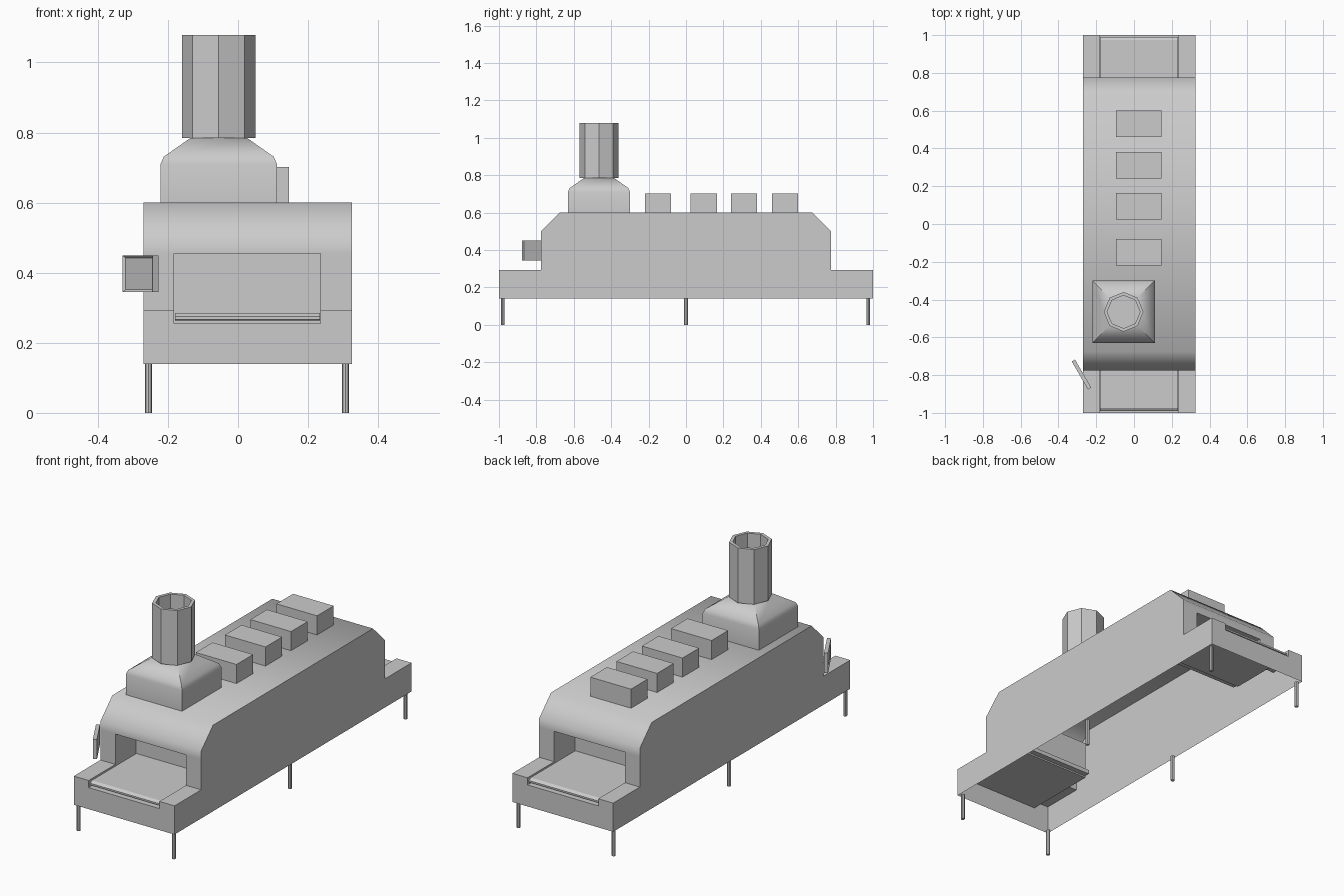
import bpy, bmesh, math
from mathutils import Matrix, Vector

if "Cube" in bpy.data.objects:
    bpy.data.objects.remove(bpy.data.objects["Cube"])


def finish(name, bm, smooth=None):
    bmesh.ops.remove_doubles(bm, verts=bm.verts, dist=1e-5)
    bmesh.ops.recalc_face_normals(bm, faces=bm.faces)
    me = bpy.data.meshes.new(name)
    bm.to_mesh(me)
    bm.free()
    ob = bpy.data.objects.new(name, me)
    bpy.context.collection.objects.link(ob)
    if smooth:
        bpy.ops.object.select_all(action='DESELECT')
        ob.select_set(True)
        bpy.context.view_layer.objects.active = ob
        bpy.ops.object.shade_smooth_by_angle(angle=math.radians(smooth))
    return ob


def face(bm, pts):
    bm.faces.new([bm.verts.new(p) for p in pts])


def strip(bm, profile, x0, x1):
    for (ya, za), (yb, zb) in zip(profile, profile[1:]):
        face(bm, [(x0, ya, za), (x1, ya, za), (x1, yb, zb), (x0, yb, zb)])


def box(name, x, y, z):
    bm = bmesh.new()
    bmesh.ops.create_cube(bm, size=1)
    for v in bm.verts:
        v.co = [(a + b) / 2 + c * (b - a) for (a, b), c in zip((x, y, z), v.co)]
    return finish(name, bm)


def mirrored(half):
    return half + [(-y, z) for y, z in reversed(half)]


def loft(bm, rings):
    n = len(rings[0])
    for a, b in zip(rings, rings[1:]):
        for i in range(n):
            j = (i + 1) % n
            face(bm, [a[i], a[j], b[j], b[i]])


# Housing: open-bottomed shell with a recessed mouth at each end
X0, X1, M0, M1 = -0.27, 0.325, -0.182, 0.236
outer = mirrored([(-1, .14), (-1, .255), (-1, .293), (-.775, .293), (-.775, .455),
                  (-.775, .5), (-.675, .6)])
mouth = mirrored([(-1, .14), (-1, .255), (-.6, .255), (-.6, .455),
                  (-.775, .455), (-.775, .5), (-.675, .6)])
cheek = [(-1, .255), (-1, .293), (-.775, .293), (-.775, .455), (-.6, .455), (-.6, .255)]
bm = bmesh.new()
strip(bm, outer, X0, M0)
strip(bm, mouth, M0, M1)
strip(bm, outer, M1, X1)
for x in (X0, X1):
    face(bm, [(x, y, z) for y, z in outer])
for x in (M0, M1):
    for s in (1, -1):
        face(bm, [(x, s * y, z) for y, z in cheek])
finish("housing", bm, 50)

# Conveyor plates in both mouths
plate = [(-.975, .285), (-.99, .275), (-.99, .266), (-.975, .263), (-.57, .263), (-.57, .285)]
for label, s in (("front", 1), ("rear", -1)):
    bm = bmesh.new()
    p = [(s * y, z) for y, z in plate]
    strip(bm, p + p[:1], M0 + .002, M1 - .002)
    for x in (M0 + .002, M1 - .002):
        face(bm, [(x, y, z) for y, z in p])
    finish(label + "_conveyor", bm)

# Roof boxes
for i, y in enumerate((-.22, .025, .24, .46)):
    box(f"roof_box_{i + 1}", (-.095, .145), (y, y + .14), (.6, .702))

# Exhaust hood
CX, CY = -.055, -.465


def square(h, z):
    return [(CX + a * h, CY + b * h, z) for a, b in ((-1, -1), (1, -1), (1, 1), (-1, 1))]


bm = bmesh.new()
rings = [square(.166, .6), square(.166, .71), square(.157, .731), square(.08, .785)]
loft(bm, rings)
face(bm, rings[0])
face(bm, rings[-1])
finish("exhaust_hood", bm, 40)


# Octagonal chimney pipe with open top
def octagon(r, z):
    return [(CX + r * math.cos(k * math.pi / 4), CY + r * math.sin(k * math.pi / 4), z)
            for k in range(8)]


bm = bmesh.new()
rings = [octagon(.105, .785), octagon(.105, 1.078), octagon(.087, 1.078), octagon(.087, .787)]
loft(bm, rings)
face(bm, rings[0])
face(bm, rings[-1])
finish("chimney", bm)

# Angled control panel with inset screen
bm = bmesh.new()
bmesh.ops.create_cube(bm, size=1, matrix=Matrix.Diagonal((.172, .02, .105, 1)))
front = [f for f in bm.faces if f.normal.y < -.5]
bmesh.ops.inset_region(bm, faces=front, thickness=.01, depth=0)
bmesh.ops.translate(bm, verts=front[0].verts, vec=Vector((0, .006, 0)))
bm.transform(Matrix.Translation((-.278, -.797, .397)) @ Matrix.Rotation(math.radians(-60), 4, 'Z'))
finish("control_panel", bm)

# Legs
for i, y in enumerate((-.98, 0, .975)):
    for side, x in (("left", -.255), ("right", .307)):
        bm = bmesh.new()
        bmesh.ops.create_cone(bm, cap_ends=True, segments=8, radius1=.01, radius2=.01,
                              depth=.142, matrix=Matrix.Translation((x, y, .071)))
        finish(f"{side}_leg_{i + 1}", bm)
